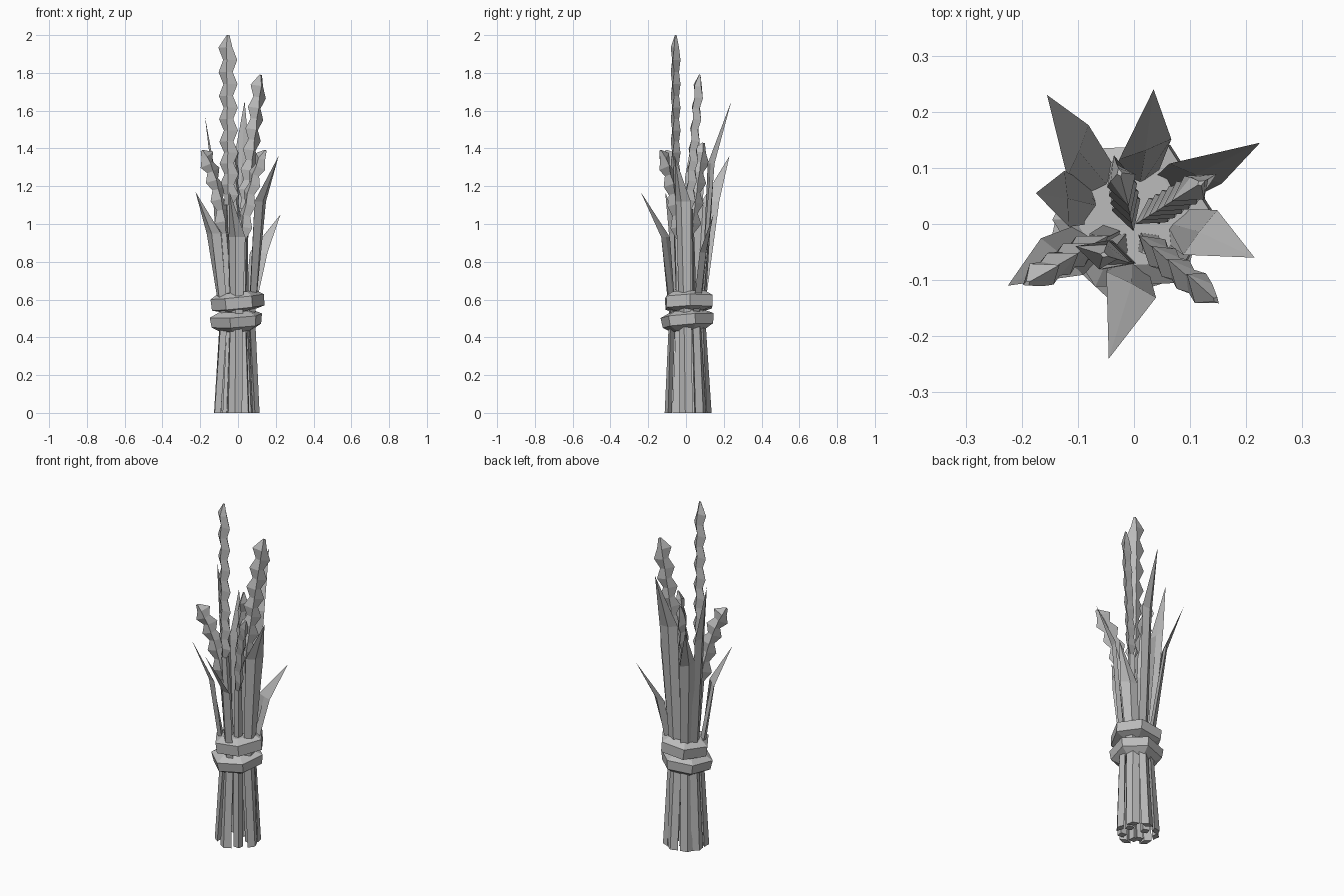
import bpy
import bmesh
import math
from mathutils import Vector, Matrix

default_cube = bpy.data.objects.get("Cube")
if default_cube:
    bpy.data.objects.remove(default_cube, do_unlink=True)

straw_grey = bpy.data.materials.new("straw_grey")
straw_grey.use_nodes = True
straw_grey.diffuse_color = (0.5, 0.5, 0.5, 1)
shader = straw_grey.node_tree.nodes["Principled BSDF"]
shader.inputs["Base Color"].default_value = (0.5, 0.5, 0.5, 1)
shader.inputs["Roughness"].default_value = 0.9


def loft(name, rings):
    """Skin a closed flat-shaded solid over a list of equal-sized rings."""
    bm = bmesh.new()
    rows = [[bm.verts.new(point) for point in ring] for ring in rings]
    count = len(rows[0])
    for low, high in zip(rows, rows[1:]):
        for i in range(count):
            j = (i + 1) % count
            bm.faces.new((low[i], low[j], high[j], high[i]))
    bm.faces.new(list(reversed(rows[0])))
    bm.faces.new(rows[-1])
    bmesh.ops.remove_doubles(bm, verts=bm.verts[:], dist=0.0005)
    bmesh.ops.recalc_face_normals(bm, faces=bm.faces[:])
    mesh = bpy.data.meshes.new(name)
    bm.to_mesh(mesh)
    bm.free()
    mesh.materials.append(straw_grey)
    obj = bpy.data.objects.new(name, mesh)
    bpy.context.collection.objects.link(obj)
    return obj


def diamond(center, out, front, back, half_width):
    """Four-point section: ridge, left edge, inner crease, right edge."""
    side = Vector((-out.y, out.x, 0))
    return [center + out * front, center + side * half_width,
            center - out * back, center - side * half_width]


def flat_direction(vector):
    return Vector((vector.x, vector.y, 0)).normalized()


def make_leaf(name, knee, tip, twist):
    """Folded blade: flared foot, tight waist, twisted knee, pointed tip."""
    knee, tip = Vector(knee), Vector(tip)
    out = flat_direction(knee)
    turned = Matrix.Rotation(math.radians(twist), 3, "Z") @ out
    half_turned = (out + turned).normalized()
    foot = out * 0.105 + Vector((-0.01, 0.012, 0))
    waist = out * 0.078 + Vector((-0.004, 0.006, 0.52))
    loft(name, [
        diamond(foot, out, 0.02, 0.018, 0.037),
        diamond(waist, half_turned, 0.018, 0.018, 0.034),
        diamond(knee, turned, 0.018, 0.002, 0.05),
        [tip] * 4,
    ])


def make_ear(name, start, bend, tip, rows, angle=None):
    """Stalk with a flat, zigzag seed head following a bent path."""
    start, bend, tip = Vector(start), Vector(bend), Vector(tip)
    out = flat_direction(tip)
    if angle is not None:
        out = Vector((math.cos(angle), math.sin(angle), 0))
    side = Vector((-out.y, out.x, 0))

    # Stalk through the tied waist
    spread = flat_direction(start)
    foot = spread * 0.065
    waist = spread * 0.04 + Vector((0, 0, 0.52))
    loft(name + "_stalk", [diamond(p, spread, r, r, r) for p, r in
                           ((foot, 0.026), (waist, 0.024), (start, 0.02))])

    # Seed head with alternating points on its two edges
    rings = []
    for i in range(rows + 1):
        t = i / rows
        center = start * (1 - t) ** 2 + bend * 2 * t * (1 - t) + tip * t * t
        along = ((bend - start) * (1 - t) + (tip - bend) * t).normalized()
        wide = (out - along * out.dot(along)).normalized()
        size = 0.6 if i == 0 else 0.2 if i == rows else 1
        front, back = (0.052, 0.026) if i % 2 else (0.026, 0.052)
        left, right = (0.027, 0.019) if i % 2 else (0.019, 0.027)
        rings.append([center + wide * front * size, center + side * left * size,
                      center - wide * back * size, center - side * right * size])
    loft(name + "_seed_head", rings)


def make_band(name, center, profile, tilt_x, tilt_y, turn):
    """Six-sided tie with sloping top and bottom."""
    rings = []
    for radius, z in profile:
        angles = [math.tau * i / 6 + turn for i in range(6)]
        rings.append([(radius * math.cos(a), radius * math.sin(a), z)
                      for a in angles])
    band = loft(name, rings)
    tilt = Matrix.Rotation(tilt_x, 4, "X") @ Matrix.Rotation(tilt_y, 4, "Y")
    band.data.transform(Matrix.Translation(center) @ tilt)


# Leaves: knee, tip and twist of each blade
leaves = [
    ((-0.10, 0.13, 1.12), (-0.155, 0.23, 1.36), 30),
    ((0.02, 0.133, 1.32), (0.035, 0.24, 1.65), 30),
    ((0.11, 0.09, 0.85), (0.225, 0.145, 1.05), 30),
    ((0.118, -0.015, 1.12), (0.215, -0.06, 1.36), -30),
    ((-0.005, -0.108, 0.93), (-0.045, -0.24, 1.17), -25),
    ((-0.128, -0.058, 0.95), (-0.225, -0.11, 1.17), 25),
    ((-0.12, 0.045, 1.25), (-0.175, 0.055, 1.57), 25),
]
for number, (knee, tip, twist) in enumerate(leaves, 1):
    make_leaf(f"leaf_{number}", knee, tip, twist)

# Grain ears
make_ear("tall_ear", (-0.045, -0.055, 1.1), (-0.05, -0.055, 1.5),
         (-0.055, -0.055, 2.0), 15, -0.3)
make_ear("left_ear", (0.035, 0.02, 1.08), (0.07, 0.04, 1.4),
         (0.118, 0.072, 1.79), 13)
make_ear("front_right_ear", (-0.07, -0.035, 0.95), (-0.11, -0.055, 1.25),
         (-0.19, -0.105, 1.39), 9)
make_ear("front_left_ear", (0.03, -0.04, 0.92), (0.06, -0.07, 1.22),
         (0.145, -0.135, 1.39), 9)
make_ear("back_ear", (-0.012, 0.025, 0.95), (-0.018, 0.05, 1.2),
         (-0.025, 0.09, 1.43), 9)

# Ties around the waist
make_band("upper_tie", (-0.002, 0.015, 0.59),
          ((0.085, -0.05), (0.14, -0.035), (0.142, 0.025), (0.1, 0.05)),
          0.03, -0.1, 0.05)
make_band("lower_tie", (-0.01, 0.008, 0.49),
          ((0.09, -0.055), (0.137, -0.028), (0.145, 0.025), (0.09, 0.05)),
          0.08, -0.06, 0.3)
